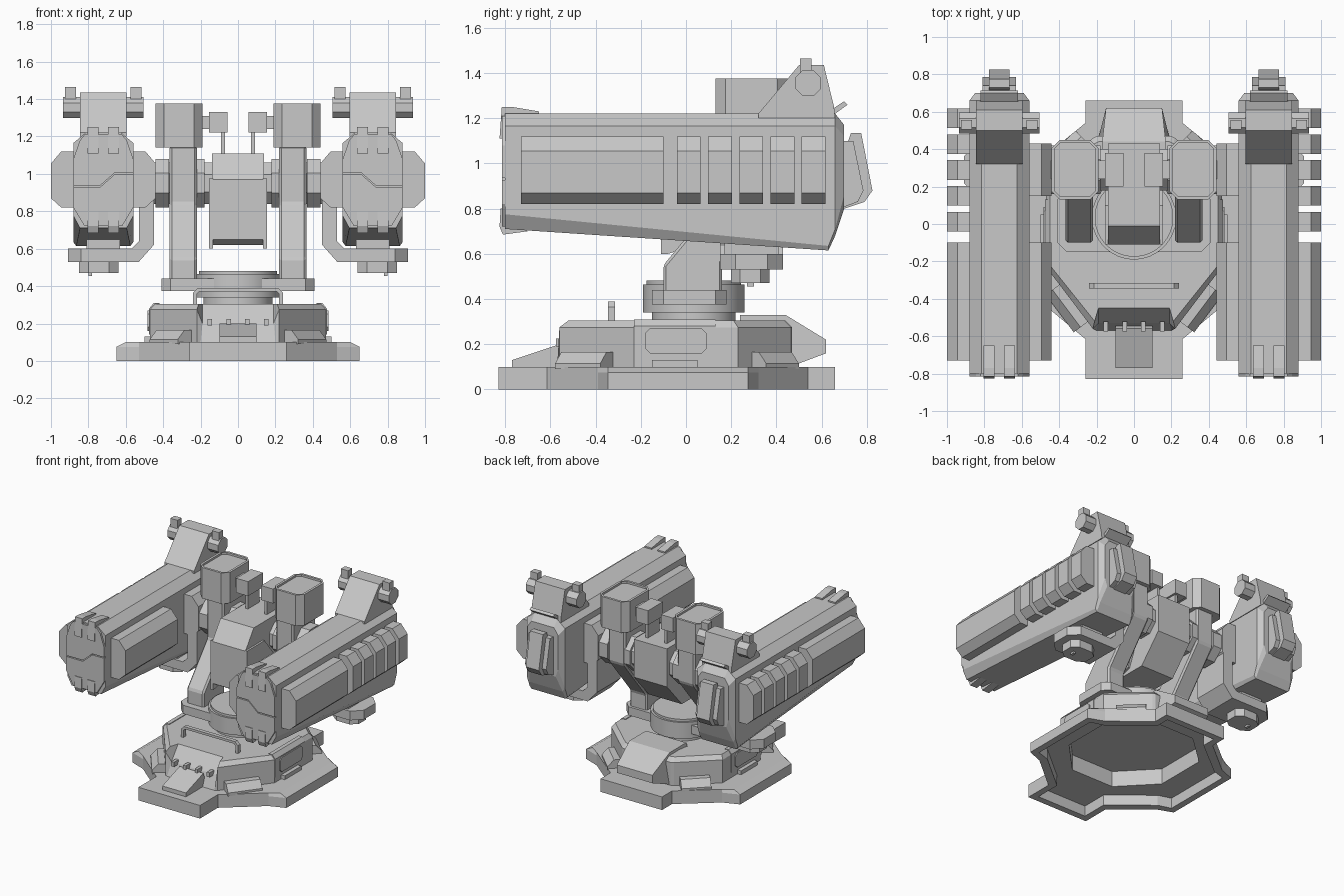
import bpy, bmesh, math

if "Cube" in bpy.data.objects:
    bpy.data.objects.remove(bpy.data.objects["Cube"])

grey = bpy.data.materials.new("metal_grey")
grey.diffuse_color = (0.58, 0.58, 0.58, 1)
grey.use_nodes = True
grey.node_tree.nodes["Principled BSDF"].inputs["Base Color"].default_value = grey.diffuse_color


def finish(name, bm, mirror=False, bevel=0):
    bmesh.ops.recalc_face_normals(bm, faces=bm.faces)
    me = bpy.data.meshes.new(name)
    bm.to_mesh(me)
    bm.free()
    me.materials.append(grey)
    ob = bpy.data.objects.new(name, me)
    bpy.context.collection.objects.link(ob)
    if bevel:
        b = ob.modifiers.new("bevel", 'BEVEL')
        b.width, b.segments, b.limit_method = bevel, 1, 'ANGLE'
    if mirror:
        ob.modifiers.new("mirror", 'MIRROR')
    return ob


def loft(name, rings, **kw):
    """Skin a list of equal-length 3D rings and cap both ends."""
    bm = bmesh.new()
    vs = [[bm.verts.new(p) for p in r] for r in rings]
    n = len(vs[0])
    for a, b in zip(vs, vs[1:]):
        for i in range(n):
            j = (i + 1) % n
            bm.faces.new((a[i], a[j], b[j], b[i]))
    bm.faces.new(vs[0])
    bm.faces.new(vs[-1])
    return finish(name, bm, **kw)


def prism(name, axis, a, b, pts, **kw):
    """Extrude a profile from a to b along an axis (x: yz, y: xz, z: xy)."""
    put = {'x': lambda p, t: (t, p[0], p[1]), 'y': lambda p, t: (p[0], t, p[1]),
           'z': lambda p, t: (p[0], p[1], t)}[axis]
    return loft(name, [[put(p, t) for p in pts] for t in (a, b)], **kw)


def box(name, x0, x1, y0, y1, z0, z1, **kw):
    return prism(name, 'z', z0, z1, [(x0, y0), (x1, y0), (x1, y1), (x0, y1)], **kw)


def ngon(cx, cy, r, n, turn=0.5):
    return [(cx + r * math.cos((i + turn) * math.tau / n),
             cy + r * math.sin((i + turn) * math.tau / n)) for i in range(n)]


def sym(half, z):
    """Mirror half an outline across x = 0 at height z (a point may carry its own z)."""
    half = [(p[0], p[1], p[2] if len(p) > 2 else z) for p in half]
    return half + [(-x, y, h) for x, y, h in reversed(half)]


def split(h):
    """Add the middle point of both diagonal sides to a six point half outline."""
    mid = lambda a, b: ((a[0] + b[0]) / 2, (a[1] + b[1]) / 2)
    return [h[0], h[1], mid(h[1], h[2]), h[2], h[3], mid(h[3], h[4]), h[4], h[5]]


# ---------- hollow base: foot plate and raised deck, open underneath ----------
foot = [(.26, -.83), (.26, -.615), (.53, -.39), (.65, -.345), (.65, .275), (.53, .32), (.26, .54), (.26, .66)]
foot_top = [(min(x, .60), y) for x, y in foot]
foot_in = [(.21, -.78), (.21, -.58), (.50, -.34), (.60, -.31), (.60, .24), (.50, .27), (.21, .50), (.21, .61)]
deck = split([(.20, -.57), (.22, -.56), (.47, -.23), (.47, .23), (.22, .46), (.20, .47)])
deck_mid = [(.19, -.53, .20)] + deck[1:]
deck_top = split([(.19, -.45), (.21, -.52), (.45, -.22), (.45, .21), (.21, .43), (.19, .44)])
deck_in = split([(.16, -.45), (.18, -.45), (.42, -.20), (.42, .20), (.19, .41), (.17, .42)])
stack = [(deck_in, .20), (deck_in, .08), (foot_in, .08), (foot_in, 0), (foot, 0), (foot, .075),
         (foot_top, .10), (deck, .10), (deck_mid, .275), (deck_top, .305)]
loft("base", [sym(o, z) for o, z in stack])

# front ramp, latches and rear cable hump
prism("front_ramp", 'x', -.10, .10, [(-.77, .10), (-.77, .13), (-.56, .20), (-.52, .10)])
for x in (-.15, -.05, .05, .15):
    box("hatch_latch", x - .012, x + .012, -.575, -.52, .19, .225)
loft("rear_hump", [[(s * w, y, z) for s, w, y, z in
                    [(k, .19, .24, .28), (k, .17, .24, .33), (k, .17, .44, .33),
                     (k, .15, .62, .22), (k, .15, .62, .16), (k, .19, .46, .10)]] for k in (-1, 1)])

# side panels of the deck
prism("side_block", 'y', -.23, .13, [(.42, .14), (.475, .14), (.475, .28), (.45, .31), (.42, .31)], mirror=True)
prism("side_panel", 'x', .46, .483, [(-.18, .18), (-.16, .16), (.07, .16), (.09, .18),
                                    (.09, .25), (.07, .27), (-.16, .27), (-.18, .25)], mirror=True)
box("side_step", .45, .50, -.15, .05, .10, .13, mirror=True)

# wedge pads on the four diagonal sides
for (ax, ay), (bx, by) in (((.25, -.525), (.40, -.325)), ((.25, .435), (.40, .29))):
    L = math.hypot(bx - ax, by - ay)
    nx, ny = abs(by - ay) / L, math.copysign(abs(bx - ax) / L, ay)
    loft("corner_pad", [[(px + nx * d, py + ny * d, z) for d, z in
                         ((-.02, .09), (.09, .09), (.09, .115), (.045, .165), (-.02, .165))]
                        for px, py in ((ax, ay), (bx, by))], mirror=True)

# grab handle on the deck
prism("deck_handle", 'y', -.345, -.315, [(-.24, .30), (-.24, .365), (-.215, .39), (.215, .39), (.24, .365), (.24, .30),
                                         (.22, .30), (.22, .36), (.205, .372), (-.205, .372), (-.22, .36), (-.22, .30)])

# ---------- turntable and yoke ----------
for name, r, z0, z1 in (("turntable_neck", .185, .29, .38), ("turntable", .225, .34, .465), ("turntable_cap", .21, .46, .482)):
    ob = prism(name, 'z', z0, z1, ngon(0, .035, r, 40))
    bpy.ops.object.select_all(action='DESELECT')
    ob.select_set(True)
    bpy.context.view_layer.objects.active = ob
    bpy.ops.object.shade_smooth_by_angle()
prism("yoke_plate", 'z', .375, .44, [(-.41, -.10), (-.36, -.15), (.36, -.15), (.41, -.10),
                                     (.41, .13), (.36, .18), (-.36, .18), (-.41, .13)])
prism("yoke_arm", 'x', .22, .365, [(-.10, .40), (-.10, .55), (.14, .84), (.14, 1.15), (.42, 1.15),
                                   (.42, .88), (.16, .56), (.16, .40)], mirror=True, bevel=.012)
prism("pivot_axle", 'x', .12, .58, ngon(.29, .95, .12, 8), mirror=True)
prism("pivot_collar", 'x', .37, .44, ngon(.29, .95, .14, 8), mirror=True)
prism("pivot_inner_collar", 'x', .18, .23, ngon(.29, .95, .14, 8), mirror=True)

# boxes on top of the arms, with a recessed lid
c = .045
shape = lambda e: [(.19 + e, .13 + c), (.19 + c, .13 + e), (.44 - c, .13 + e), (.44 - e, .13 + c),
                   (.44 - e, .45 - c), (.44 - c, .45 - e), (.19 + c, .45 - e), (.19 + e, .45 - c)]
loft("arm_box", [[(x, y, z) for x, y in shape(e)] for e, z in ((0, 1.14), (0, 1.375), (.018, 1.375), (.018, 1.36))], mirror=True)
box("sensor_block", .055, .155, .20, .38, 1.22, 1.33, mirror=True)
box("sensor_link", .15, .20, .24, .34, 1.24, 1.31, mirror=True)
box("sensor_post", .07, .09, .22, .36, 1.10, 1.23, mirror=True)

# ---------- central head ----------
prism("head", 'x', -.14, .14, [(-.11, .65), (-.11, .97), (-.01, 1.11), (.43, 1.11), (.43, .82), (.25, .62), (-.06, .62)])
prism("head_cheek", 'x', .135, .155, [(-.11, .60), (-.11, .975), (.10, .975), (.20, .85), (.12, .66), (-.08, .60)], mirror=True)

# ---------- launcher pods ----------
CX = .72


def pod_ring(y, top, shoulder, side, bottom, w=.16, wb=.09):
    half = [(.095, top), (w, shoulder), (w, side), (wb, bottom)]
    return [(CX + x, y, z) for x, z in half] + [(CX - x, y, z) for x, z in reversed(half)]


loft("pod_body", [pod_ring(-.80, 1.22, 1.165, .775, .71, wb=.125), pod_ring(.63, 1.22, 1.165, .635, .615, wb=.145),
                  pod_ring(.66, 1.22, 1.165, .71, .68, wb=.14), pod_ring(.70, 1.17, 1.12, .86, .80, .13, .11)], mirror=True)

# two-part muzzle cover split by a stepped seam
up = [(-.16, 1.08), (-.125, 1.18), (-.10, 1.21), (.10, 1.21), (.125, 1.18), (.16, 1.08)]
seam = [(.16, 1.005), (.06, 1.005), (-.02, .935), (-.16, .935)]
low = [(.16, .82), (.10, .72), (-.10, .72), (-.16, .82)]
prism("muzzle_upper", 'y', -.815, -.79, [(CX - x, z) for x, z in up + seam], mirror=True)
prism("muzzle_lower", 'y', -.815, -.79, [(CX - x, z - .008) for x, z in seam[::-1]] + [(CX - x, z) for x, z in low], mirror=True)
for dx in (-.07, .04):
    x0, x1 = CX + dx - .015, CX + dx + .045
    prism("muzzle_top_clip", 'x', x0, x1, [(-.65, 1.215), (-.65, 1.23), (-.77, 1.25), (-.815, 1.25),
                                          (-.825, 1.11), (-.80, 1.11), (-.79, 1.215)], mirror=True)
    prism("muzzle_low_clip", 'x', x0, x1, [(-.70, .70), (-.81, .685), (-.825, .72), (-.82, .80), (-.80, .80), (-.76, .72)], mirror=True)


# side panel and ribs: same trapezoid section on the pod flank
def flank(name, y0, y1, d):
    pts = [(CX + d * x, z) for x, z in ((.15, 1.12), (.225, 1.12), (.28, 1.055), (.28, .87), (.225, .82), (.15, .82))]
    prism(name, 'y', y0, y1, pts, mirror=True)


flank("outer_panel", -.73, -.10, 1)
flank("inner_panel", -.73, -.10, -1)
for i in range(5):
    flank("outer_rib", -.04 + i * .138, .065 + i * .138, 1)
flank("pivot_mount", .15, .43, -1)

# bracket passing under the pod, with a stepped swivel below
prism("bracket_arm", 'y', .15, .43, [(.45, .88), (.45, .62), (.53, .53), (.60, .53), (.60, .60),
                                     (.57, .60), (.53, .64), (.53, .88)], mirror=True)
prism("bracket_foot", 'z', .53, .60, [(.59, .15), (.84, .15), (.91, .22), (.91, .36), (.84, .43), (.59, .43)], mirror=True)
box("under_mount", .63, .81, .17, .41, .59, .68, mirror=True)
prism("under_swivel", 'z', .47, .53, [(.64, .24), (.69, .20), (.80, .20), (.85, .24), (.85, .33), (.80, .37), (.69, .37), (.64, .33)], mirror=True)
box("under_pin", .78, .80, .27, .30, .455, .48, mirror=True)

# rear exhaust block
prism("rear_block", 'x', .63, .81, [(.68, 1.10), (.74, 1.10), (.785, .88), (.76, .83), (.68, .80)], mirror=True)
prism("rear_slab", 'x', .665, .775, [(.70, 1.05), (.73, 1.135), (.775, 1.135), (.825, .88), (.79, .83), (.70, .80)], mirror=True)

# raised sight bracket with side knobs and a small rear flap
prism("sight_bracket", 'x', .595, .845, [(.32, 1.20), (.32, 1.22), (.50, 1.435), (.61, 1.435), (.655, 1.25), (.66, 1.20)], mirror=True)
prism("sight_flap", 'x', .62, .82, [(.64, 1.235), (.70, 1.275), (.715, 1.26), (.66, 1.22)], mirror=True)
for d in (-1, 1):
    a, b = sorted((CX + d * .12, CX + d * .215))
    prism("sight_knob", 'x', a, b, ngon(.54, 1.355, .062, 8), mirror=True)
    a, b = sorted((CX + d * .145, CX + d * .205))
    box("sight_knob_cap", a, b, .505, .555, 1.40, 1.465, mirror=True)
